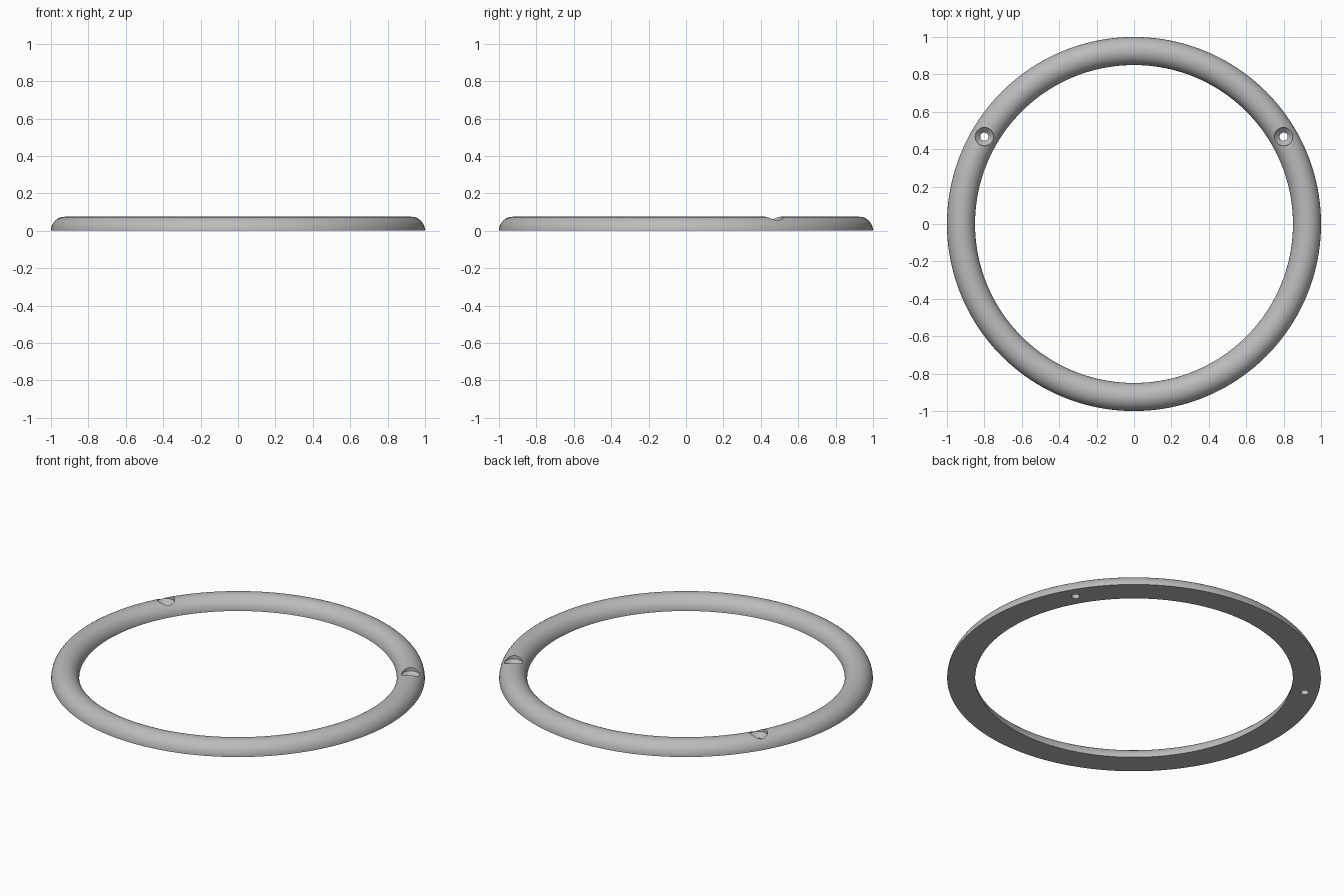
import bpy
import bmesh
import math
from mathutils import Matrix

if "Cube" in bpy.data.objects:
    bpy.data.objects.remove(bpy.data.objects["Cube"], do_unlink=True)

RING_R, TUBE_R = 0.925, 0.075
FLAT_DIST = 0.908
FLAT_FRAME = Matrix.Rotation(math.radians(230), 4, "Z")  # local x points out of the flat

grey = bpy.data.materials.new("light grey")
grey.use_nodes = True
colour = (0.5, 0.5, 0.5, 1)
grey.diffuse_color = colour
grey.node_tree.nodes["Principled BSDF"].inputs["Base Color"].default_value = colour


def add_object(name, bm):
    bmesh.ops.recalc_face_normals(bm, faces=bm.faces)
    mesh = bpy.data.meshes.new(name)
    bm.to_mesh(mesh)
    bm.free()
    obj = bpy.data.objects.new(name, mesh)
    mesh.materials.append(grey)
    bpy.context.collection.objects.link(obj)
    return obj


def lathe(name, profile, steps, centre=(0, 0, 0)):
    """Turn a closed (radius, z) profile around a vertical axis."""
    bm = bmesh.new()
    verts = [bm.verts.new((r, 0, z)) for r, z in profile]
    edges = [bm.edges.new((v, verts[i - 1])) for i, v in enumerate(verts)]
    bmesh.ops.spin(bm, geom=verts + edges, cent=(0, 0, 0), axis=(0, 0, 1),
                   angle=math.tau, steps=steps, use_merge=True)
    bmesh.ops.remove_doubles(bm, verts=bm.verts, dist=1e-5)
    bmesh.ops.translate(bm, verts=bm.verts, vec=centre)
    return add_object(name, bm)


def prism(name, outline, x0, x1):
    """Extrude a (tangent, z) outline along the normal of the flat."""
    bm = bmesh.new()
    face = bm.faces.new([bm.verts.new((x0, t, z)) for t, z in outline])
    out = bmesh.ops.extrude_face_region(bm, geom=[face])
    moved = [g for g in out["geom"] if isinstance(g, bmesh.types.BMVert)]
    bmesh.ops.translate(bm, verts=moved, vec=(x1 - x0, 0, 0))
    bm.transform(FLAT_FRAME)
    return add_object(name, bm)


# Half-round ring with a flat underside
arc = [math.pi * i / 24 for i in range(25)]
ring = lathe("ring", [(RING_R + TUBE_R * math.cos(a), TUBE_R * math.sin(a)) for a in arc], 160)

# Flat cut on the rim
cutters = [prism("flat_cutter", [(-1, -1), (1, -1), (1, 1), (-1, 1)], FLAT_DIST, 1.5)]

# Rounded notch across the flat
notch = [(-0.10, 0.1), (-0.085, 0.074), (-0.06, 0.058), (-0.045, 0.042), (-0.02, 0.029),
         (0.01, 0.025), (0.14, 0.025), (0.165, 0.029), (0.182, 0.042),
         (0.192, 0.058), (0.208, 0.074), (0.22, 0.1)]
cutters.append(prism("notch_cutter", notch, 0.7, 1.2))

# Countersunk screw holes
screw = [(0, -0.1), (0.022, -0.1), (0.022, 0.028), (0.049, 0.055), (0.049, 0.2), (0, 0.2)]
for side in (-1, 1):
    cutters.append(lathe("screw_hole_cutter", screw, 32, (side * 0.8, 0.467, 0)))

# Apply the cuts
bpy.context.view_layer.objects.active = ring
ring.select_set(True)
for cutter in cutters:
    mod = ring.modifiers.new("cut", "BOOLEAN")
    mod.operation = "DIFFERENCE"
    mod.solver = "EXACT"
    mod.object = cutter
    bpy.ops.object.modifier_apply(modifier=mod.name)
    bpy.data.objects.remove(cutter, do_unlink=True)

bpy.ops.object.shade_smooth_by_angle(angle=math.radians(30))
